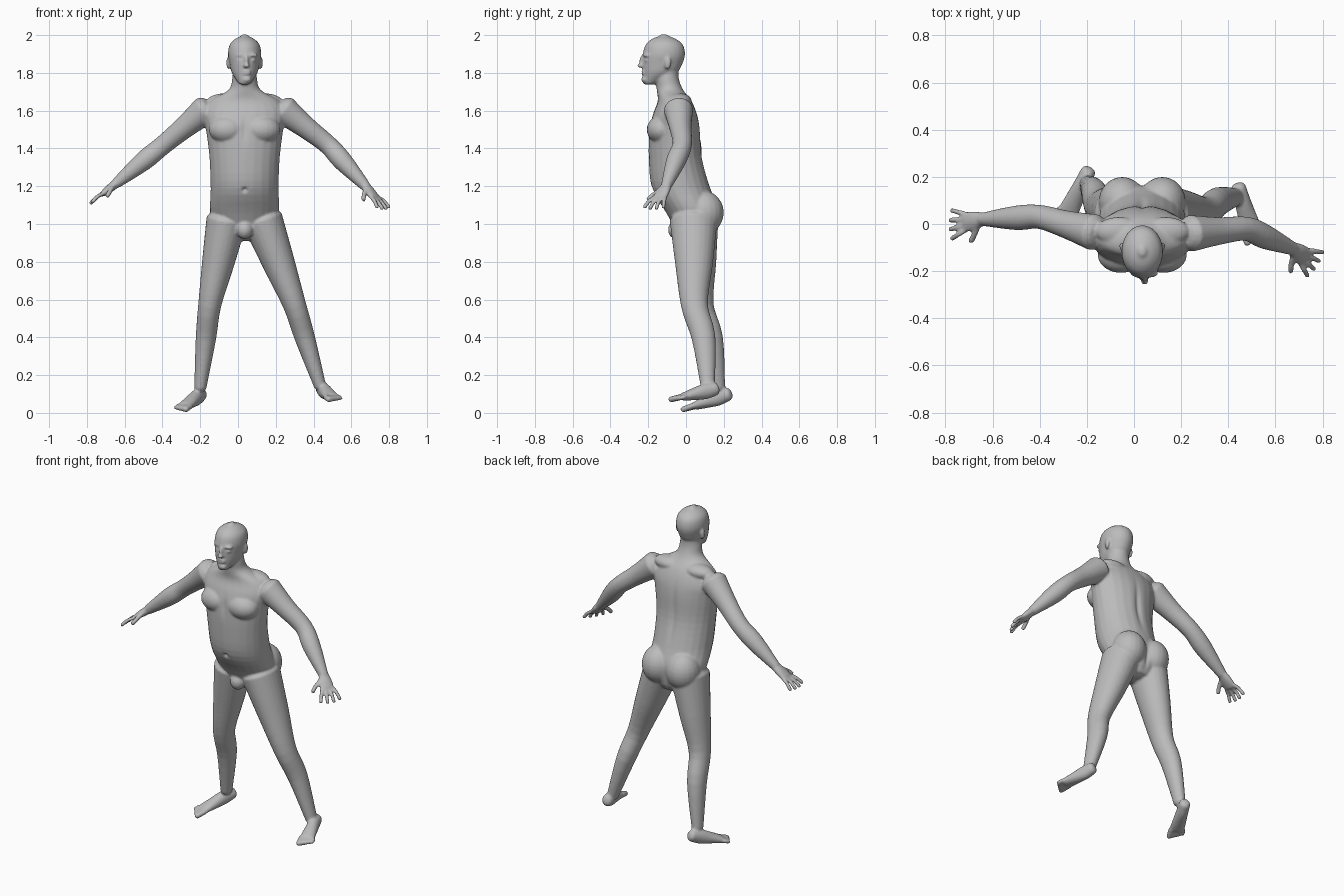
import bpy
import bmesh
from math import cos, sin, pi, exp
from mathutils import Vector, Matrix

if "Cube" in bpy.data.objects:
    bpy.data.objects.remove(bpy.data.objects["Cube"])

X, Y, Z = Vector((1, 0, 0)), Vector((0, 1, 0)), Vector((0, 0, 1))
SIDES, STEPS = 24, 4
MIDDLE = .035
skin = bmesh.new()


def spline(sections):
    """Catmull-Rom interpolation of every value of the sections."""
    last = len(sections) - 1
    result = []
    for i in range(last):
        before, start = sections[max(i - 1, 0)], sections[i]
        end, after = sections[i + 1], sections[min(i + 2, last)]
        for step in range(STEPS):
            t = step / STEPS
            result.append([
                b + (c - a) * t / 2 + (a - 2.5 * b + 2 * c - d / 2) * t * t
                + (1.5 * b - 1.5 * c + d / 2 - a / 2) * t ** 3
                for a, b, c, d in zip(before, start, end, after)])
    result.append(list(sections[-1]))
    return result


def loft(sections, side=None):
    """Closed tube with domed ends through (x, y, z, half width, half depth)
    sections. Without a side vector the sections stay level."""
    rows = spline(sections)
    centres = [Vector(row[:3]) for row in rows]
    last = len(rows) - 1
    rings = []
    for i, row in enumerate(rows):
        along = (centres[min(i + 1, last)] - centres[max(i - 1, 0)]).normalized()
        u, v = X, Y
        if side is not None:
            u = side.cross(along).normalized()
            v = along.cross(u)
        width, depth = row[3:]
        caps = [(0, 1)]
        if i == 0:
            caps = [(-.5, .35), (-.35, .75), (0, 1)]
        elif i == last:
            caps = [(0, 1), (.35, .75), (.5, .35)]
        for shift, scale in caps:
            origin = centres[i] + along * shift * min(width, depth)
            angles = [2 * pi * k / SIDES for k in range(SIDES)]
            rings.append([
                skin.verts.new(origin + u * width * scale * cos(angle)
                               + v * depth * scale * sin(angle))
                for angle in angles])
    for low, high in zip(rings, rings[1:]):
        for k in range(SIDES):
            n = (k + 1) % SIDES
            skin.faces.new((low[k], low[n], high[n], high[k]))
    skin.faces.new(rings[0][::-1])
    skin.faces.new(rings[-1])


def trunk(sections):
    """Level loft on the body's midline from (y, z, half width, half depth)."""
    loft([(MIDDLE, *section) for section in sections])


def mass(centre, radii, turn=0):
    """Ellipsoid, turned about the vertical."""
    place = Matrix.Translation(centre) @ Matrix.Rotation(turn, 4, "Z")
    bmesh.ops.create_uvsphere(skin, u_segments=20, v_segments=14, radius=1,
                              matrix=place @ Matrix.Diagonal((*radii, 1)))


def pair(offset, centre, radii, turn=0):
    """Two mirrored masses either side of the given centre."""
    for side in (-1, 1):
        mass(Vector(centre) + X * side * offset, radii, side * turn)


def limb(joints, girths, depth, bulge):
    """Limb over three joints, with a muscle in the middle of each half."""
    top, bend, end = map(Vector, joints)
    centres = [top, top.lerp(bend, .5), bend,
               bend.lerp(end, .4) + Y * bulge, end]
    loft([(*centre, girth, girth * depth)
          for centre, girth in zip(centres, girths)], Y)


def digit(points, girth):
    """Rounded finger or toe."""
    loft([(*point, girth, girth) for point in points], Z)


def hand(wrist, knuckles, across):
    """Flat palm, four spread fingers and a thumb."""
    wrist, knuckles, across = Vector(wrist), Vector(knuckles), Vector(across)
    ahead = (knuckles - wrist).normalized()
    loft([(*wrist, .024, .03), (*wrist.lerp(knuckles, .5), .022, .04),
          (*knuckles, .016, .043)], across)
    for i in range(4):
        place = i - 1.5
        base = knuckles + across * place * .023
        tip = knuckles + across * place * .04 + ahead * (.09 - abs(place) * .01)
        digit([base, base.lerp(tip, .5) + Z * .008, tip], .011)
    base = wrist + ahead * .02 + across * .02
    tip = wrist + ahead * .06 + across * .085 - Z * .03
    digit([base, base.lerp(tip, .6) + across * .005, tip], .013)


def foot(heel, pad, side):
    """Tapering foot with five toes, the big one innermost."""
    heel, pad = Vector(heel), Vector(pad)
    ahead = (pad - heel).normalized()
    inward = Z.cross(ahead).normalized() * side
    shape = [(0, .032, .035), (.3, .034, .042), (.65, .039, .033), (1, .045, .021)]
    loft([(*heel.lerp(pad, t), width, height) for t, width, height in shape], Z)
    for i in range(5):
        base = pad + inward * (.032 - i * .018)
        tip = base + ahead * (.064 - i * .008)
        digit([base, tip], .016 - i * .001)


# Torso and neck
trunk([(.05, .96, .13, .1), (.035, 1.06, .18, .14), (-.025, 1.19, .18, .155),
       (-.055, 1.35, .186, .142), (-.06, 1.5, .205, .135),
       (-.058, 1.58, .22, .118), (-.06, 1.65, .185, .09),
       (-.085, 1.71, .085, .07), (-.1, 1.77, .066, .062), (-.1, 1.83, .06, .06)])

# Chest, shoulder slopes, buttocks and groin
pair(.09, (MIDDLE, -.13, 1.5), (.1, .078, .075))
pair(.1, (MIDDLE, -.03, 1.65), (.1, .06, .042))
pair(.085, (MIDDLE, .095, 1.06), (.1, .105, .115))
mass((MIDDLE, -.05, .97), (.045, .045, .05))

# Head
trunk([(-.185, 1.75, .036, .042), (-.14, 1.8, .068, .09), (-.125, 1.85, .08, .107),
       (-.117, 1.9, .088, .112), (-.115, 1.95, .079, .098),
       (-.117, 1.98, .05, .063), (-.117, 1.993, .022, .028)])

# Brows, eyes and ears
face = MIDDLE + .01
pair(.034, (face, -.212, 1.893), (.028, .016, .009), .3)
pair(.033, (face, -.207, 1.868), (.015, .014, .009), .3)
pair(.084, (MIDDLE, -.098, 1.853), (.012, .02, .034), -.4)

# Nose, lips and chin
mass((face, -.23, 1.86), (.011, .017, .036))
mass((face, -.24, 1.838), (.017, .02, .011))
for height in (1.796, 1.806):
    mass((face, -.226, height), (.024, .013, .006))
mass((face, -.216, 1.765), (.026, .022, .018))

# Arms and hands
arm_girths = (.078, .059, .051, .052, .028)
left_wrist, right_wrist = (.675, -.105, 1.2), (-.645, .02, 1.215)
limb([(.24, -.04, 1.605), (.475, -.02, 1.42), left_wrist], arm_girths, 1, 0)
limb([(-.17, -.035, 1.605), (-.4, .03, 1.415), right_wrist], arm_girths, 1, 0)
hand(left_wrist, (.725, -.14, 1.14), (-.53, -.84, 0))
hand(right_wrist, (-.715, .008, 1.16), (0, -1, 0))

# Legs and feet
leg_girths = (.108, .086, .061, .054, .032)
limb([(.13, .04, 1.02), (.3, .045, .57), (.435, .115, .14)], leg_girths, 1.17, .02)
limb([(-.06, .045, 1.02), (-.15, .075, .57), (-.2, .17, .13)], leg_girths, 1.17, .02)
foot((.442, .158, .128), (.495, -.015, .085), -1)
foot((-.193, .225, .1), (-.28, .05, .037), 1)

# Fuse all masses into one continuous skin
bmesh.ops.recalc_face_normals(skin, faces=skin.faces)
mesh = bpy.data.meshes.new("body")
skin.to_mesh(mesh)
skin.free()
body = bpy.data.objects.new("body", mesh)
bpy.context.collection.objects.link(body)
bpy.context.view_layer.objects.active = body
body.select_set(True)
fuse = body.modifiers.new("fuse", "REMESH")
fuse.mode, fuse.voxel_size = "VOXEL", .007
relax = body.modifiers.new("relax", "SMOOTH")
relax.factor, relax.iterations = .5, 5
for modifier in ("fuse", "relax"):
    bpy.ops.object.modifier_apply(modifier=modifier)

# Hollows as (centre, reach, depth): eyes, mouth, navel, chest and spine
socket = (.012, .03, .008)
hollows = [((face - .034, -.225, 1.879), socket, .005),
           ((face + .034, -.225, 1.879), socket, .005),
           ((face, -.235, 1.801), (.022, .03, .004), .004),
           ((MIDDLE, -.18, 1.18), (.012, .05, .012), .014),
           ((MIDDLE, -.2, 1.5), (.016, .06, .06), .008),
           ((MIDDLE, .08, 1.38), (.018, .06, .16), .012),
           ((MIDDLE, .19, 1.03), (.014, .08, .07), .015)]
moved = []
for vertex in body.data.vertices:
    sunk = 0
    for centre, reach, depth in hollows:
        gap = sum(((p - c) / r) ** 2 for p, c, r in zip(vertex.co, centre, reach))
        sunk += depth * exp(-gap)
    moved.append(vertex.co - vertex.normal * sunk)
for vertex, place in zip(body.data.vertices, moved):
    vertex.co = place

# Plain grey finish
grey = bpy.data.materials.new("plain grey")
grey.use_nodes = True
colour = (.5, .5, .5, 1)
grey.diffuse_color = colour
grey.node_tree.nodes["Principled BSDF"].inputs["Base Color"].default_value = colour
body.data.materials.clear()
body.data.materials.append(grey)
bpy.ops.object.shade_smooth()
